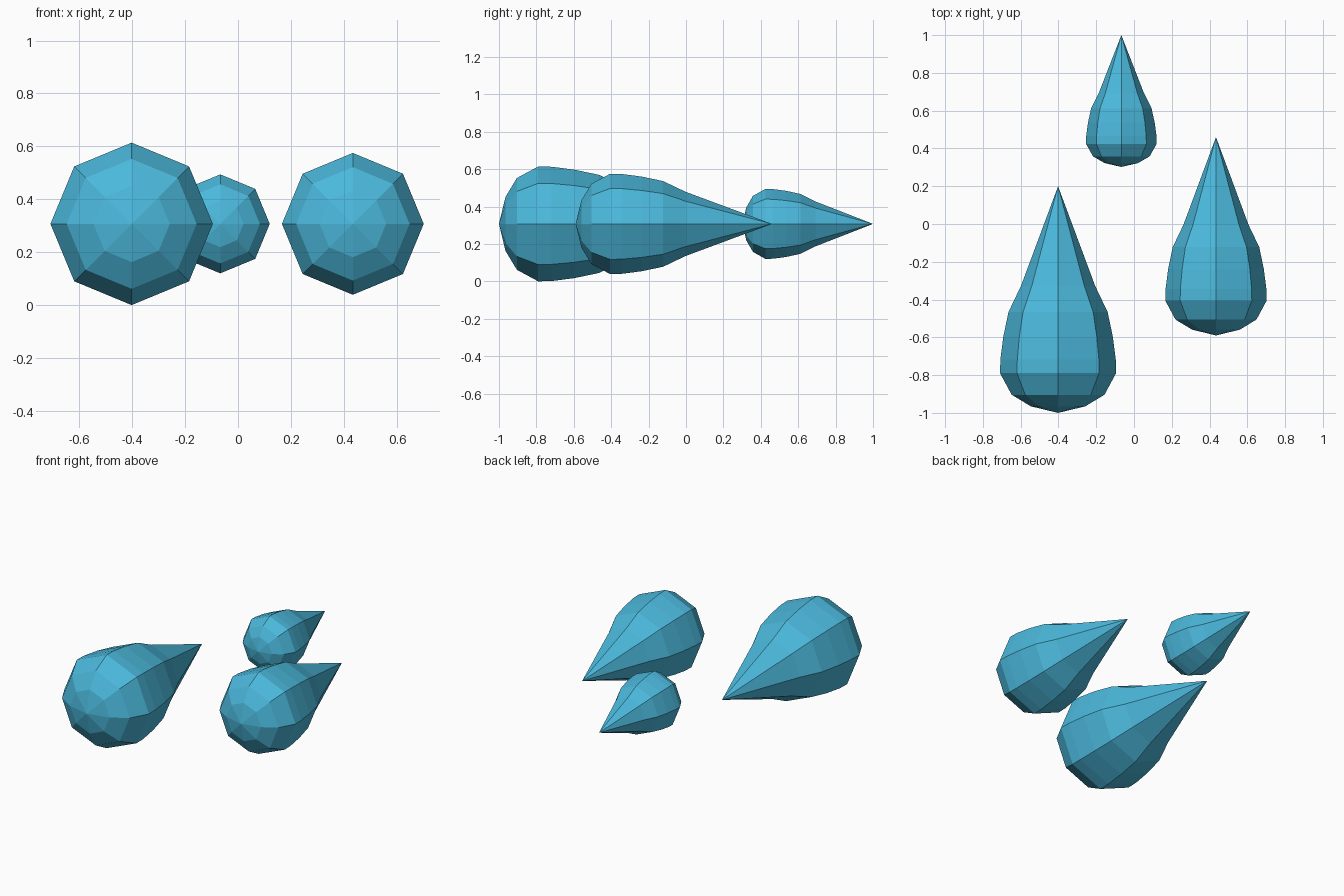
import bpy, bmesh, math

if "Cube" in bpy.data.objects:
    bpy.data.objects.remove(bpy.data.objects["Cube"])

blue = bpy.data.materials.new("sky blue")
blue.diffuse_color = (0.07, 0.48, 0.71, 1)
blue.use_nodes = True
blue.node_tree.nodes["Principled BSDF"].inputs["Base Color"].default_value = blue.diffuse_color

SIDES = 8
# teardrop profile: (fraction of length from the blunt end, fraction of radius)
PROFILE = [(0.029, 0.47), (0.08, 0.80), (0.175, 1.0), (0.235, 0.995),
           (0.335, 0.945), (0.445, 0.855), (0.56, 0.64)]


def droplet(name, x, y_blunt, y_tip, radius, z=0.307):
    """Low-poly teardrop lying along y, point towards the back."""
    bm = bmesh.new()
    length = y_tip - y_blunt
    blunt = bm.verts.new((x, y_blunt, z))
    tip = bm.verts.new((x, y_tip, z))
    rings = []
    for t, f in PROFILE:
        rings.append([bm.verts.new((x + radius * f * math.cos(2 * math.pi * i / SIDES),
                                    y_blunt + t * length,
                                    z + radius * f * math.sin(2 * math.pi * i / SIDES)))
                      for i in range(SIDES)])
    for i in range(SIDES):
        j = (i + 1) % SIDES
        bm.faces.new((blunt, rings[0][i], rings[0][j]))
        for a, b in zip(rings, rings[1:]):
            bm.faces.new((a[i], b[i], b[j], a[j]))
        bm.faces.new((tip, rings[-1][j], rings[-1][i]))
    bmesh.ops.recalc_face_normals(bm, faces=bm.faces[:])
    mesh = bpy.data.meshes.new(name)
    bm.to_mesh(mesh)
    bm.free()
    mesh.materials.append(blue)
    bpy.context.collection.objects.link(bpy.data.objects.new(name, mesh))


# three drops of falling size
droplet("large_droplet", -0.402, -1.0, 0.20, 0.307)
droplet("medium_droplet", 0.434, -0.59, 0.46, 0.268)
droplet("small_droplet", -0.067, 0.302, 1.0, 0.187)
